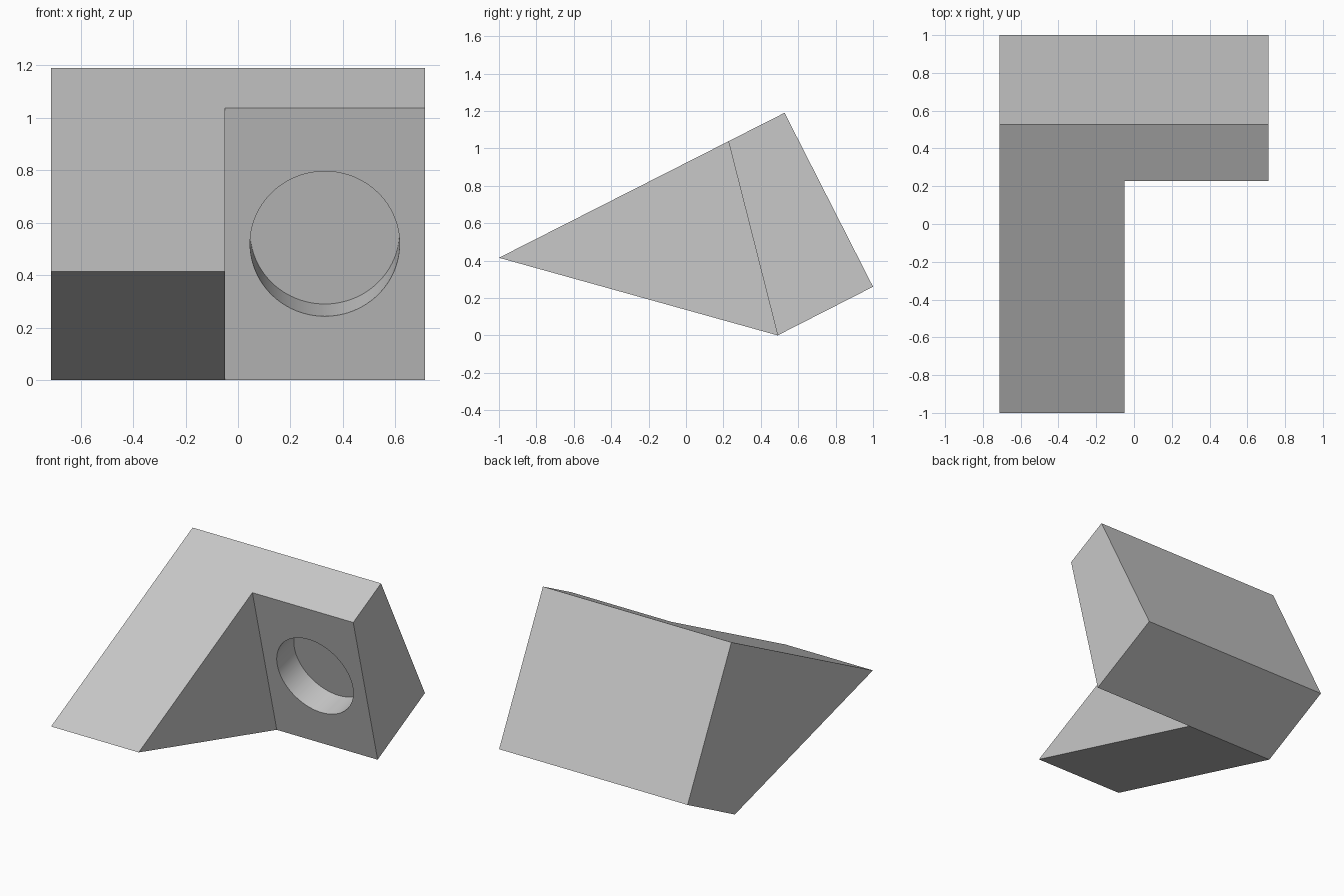
import bpy
import bmesh
import math
from mathutils import Matrix, Vector

default = bpy.data.objects.get("Cube")
if default:
    bpy.data.objects.remove(default, do_unlink=True)


def make_material(name, value):
    mat = bpy.data.materials.new(name)
    mat.use_nodes = True
    colour = (value, value, value, 1)
    mat.diffuse_color = colour
    mat.node_tree.nodes["Principled BSDF"].inputs["Base Color"].default_value = colour
    return mat


def add_object(name, bm):
    bmesh.ops.recalc_face_normals(bm, faces=bm.faces)
    mesh = bpy.data.meshes.new(name)
    bm.to_mesh(mesh)
    bm.free()
    obj = bpy.data.objects.new(name, mesh)
    bpy.context.collection.objects.link(obj)
    return obj


def prism(name, profile, x0, x1):
    """Extrude a (y, z) profile along x."""
    bm = bmesh.new()
    face = bm.faces.new([bm.verts.new((x0, y, z)) for y, z in profile])
    moved = bmesh.ops.extrude_face_region(bm, geom=[face], use_keep_orig=True)["geom"]
    verts = [v for v in moved if isinstance(v, bmesh.types.BMVert)]
    bmesh.ops.translate(bm, verts=verts, vec=(x1 - x0, 0, 0))
    return add_object(name, bm)


def cut(target, cutter):
    cutter.hide_render = True
    mod = target.modifiers.new(cutter.name, "BOOLEAN")
    mod.operation = "DIFFERENCE"
    mod.solver = "EXACT"
    mod.object = cutter
    bpy.context.view_layer.objects.active = target
    bpy.ops.object.modifier_apply(modifier=mod.name)
    bpy.data.objects.remove(cutter, do_unlink=True)


# Tilted body, full width
half_width = 0.712
notch_x = -0.05
body = prism("bracket_body", [(-1, 0.415), (0.527, 1.19), (1, 0.26), (0.49, 0)],
             -half_width, half_width)

# Notch that leaves the wedge arm on one side and the plate on the other
top, bottom = Vector((0.226, 1.04)), Vector((0.49, 0))
slope = (bottom - top) * 0.2
upper, lower = top - slope, bottom + slope
cut(body, prism("notch_cutter", [upper, lower, (-1.4, lower.y), (-1.4, upper.y)],
                notch_x, 1))

# Blind round hole, square to the plate face
depth = 0.19
inward = Vector((0, -slope.y, slope.x)).normalized()
mid = (top + bottom) / 2
centre = Vector(((notch_x + half_width) / 2, mid.x, mid.y))
bm = bmesh.new()
bmesh.ops.create_cone(bm, cap_ends=True, segments=96, radius1=0.285, radius2=0.285,
                      depth=depth * 2,
                      matrix=Matrix.Translation(centre) @ inward.to_track_quat("Z", "Y").to_matrix().to_4x4())
cut(body, add_object("hole_cutter", bm))

# Colour and shading
body.data.materials.clear()
body.data.materials.append(make_material("light_grey", 0.58))
bpy.ops.object.select_all(action="DESELECT")
body.select_set(True)
bpy.context.view_layer.objects.active = body
bpy.ops.object.shade_smooth_by_angle(angle=math.radians(30))
